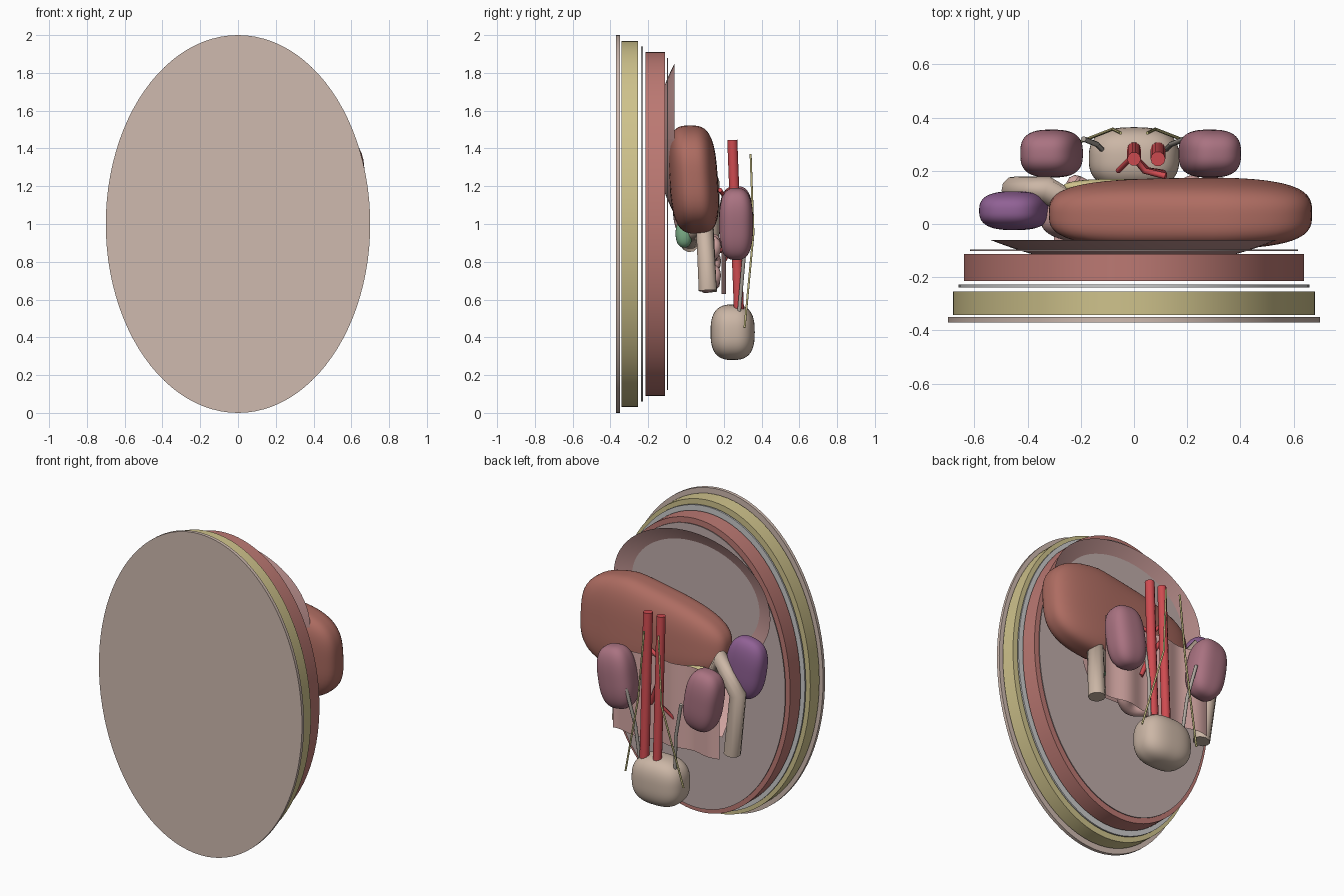
import bpy, bmesh, math
from mathutils import Vector, Matrix

if "Cube" in bpy.data.objects:
    bpy.data.objects.remove(bpy.data.objects["Cube"])


def mat(name, c):
    m = bpy.data.materials.new(name)
    m.diffuse_color = (*c, 1)
    m.use_nodes = True
    m.node_tree.nodes["Principled BSDF"].inputs["Base Color"].default_value = m.diffuse_color
    return m


SKIN = mat("skin", (.62, .49, .43))
FAT = mat("fat", (.62, .54, .26))
FASCIA = mat("fascia", (.55, .57, .54))
MUSCLE = mat("muscle", (.5, .19, .17))
LINING = mat("lining", (.52, .41, .4))
DOME = mat("dome", (.5, .28, .27))
LIVER = mat("liver", (.42, .15, .12))
PURPLE = mat("purple", (.28, .12, .3))
KIDNEY = mat("kidney", (.4, .17, .22))
BEIGE = mat("beige", (.6, .47, .38))
PINK = mat("pink", (.68, .4, .38))
GREEN = mat("green", (.2, .42, .24))
RED = mat("red", (.62, .07, .08))
NERVE = mat("nerve", (.5, .45, .2))
TUBE = mat("tube", (.42, .38, .34))


def finish(bm, name, m, smooth=True):
    bmesh.ops.recalc_face_normals(bm, faces=bm.faces)
    me = bpy.data.meshes.new(name)
    bm.to_mesh(me)
    bm.free()
    ob = bpy.data.objects.new(name, me)
    bpy.context.collection.objects.link(ob)
    me.materials.append(m)
    if smooth:
        bpy.context.view_layer.objects.active = ob
        bpy.ops.object.select_all(action='DESELECT')
        ob.select_set(True)
        bpy.ops.object.shade_smooth_by_angle(angle=math.radians(40))
    return ob


def layer(name, y0, y1, rx, rz, m):
    bm = bmesh.new()
    M = (Matrix.Translation((0, (y0 + y1) / 2, 1)) @ Matrix.Diagonal((rx, y1 - y0, rz, 1))
         @ Matrix.Rotation(math.pi / 2, 4, 'X'))
    bmesh.ops.create_cone(bm, cap_ends=True, segments=96, radius1=1, radius2=1, depth=1, matrix=M)
    return finish(bm, name, m)


def organ(name, c, h, m, p=3.0, tilt=0, deform=None):
    """Soft rounded box: sphere pushed towards a box by exponent p."""
    bm = bmesh.new()
    bmesh.ops.create_cube(bm, size=2)
    bmesh.ops.subdivide_edges(bm, edges=bm.edges[:], cuts=15, use_grid_fill=True)
    R = Matrix.Rotation(tilt, 3, 'Y')
    for v in bm.verts:
        n = sum(abs(a) ** p for a in v.co) ** (1 / p)
        q = v.co / n
        if deform:
            q = deform(q)
        v.co = R @ Vector((q.x * h[0], q.y * h[1], q.z * h[2])) + Vector(c)
    return finish(bm, name, m)


def tube(name, pts, r, m, smooth=False, res=3):
    cu = bpy.data.curves.new(name, 'CURVE')
    cu.dimensions = '3D'
    cu.bevel_depth = r
    cu.bevel_resolution = res
    cu.use_fill_caps = True
    cu.resolution_u = 6
    sp = cu.splines.new('NURBS' if smooth else 'POLY')
    sp.points.add(len(pts) - 1)
    for s, q in zip(sp.points, pts):
        s.co = (*q, 1)
    if smooth:
        sp.order_u = 3
        sp.use_endpoint_u = True
    cu.materials.append(m)
    ob = bpy.data.objects.new(name, cu)
    bpy.context.collection.objects.link(ob)
    return ob


def sheet(name, fn, nu, nv, m):
    bm = bmesh.new()
    g = [[bm.verts.new(fn(i / nu, j / nv)) for j in range(nv + 1)] for i in range(nu + 1)]
    for i in range(nu):
        for j in range(nv):
            bm.faces.new((g[i][j], g[i + 1][j], g[i + 1][j + 1], g[i][j + 1]))
    return finish(bm, name, m)


# body wall layers, front to back
layer("skin_layer", -.37, -.35, .70, 1.0, SKIN)
layer("fat_layer", -.342, -.253, .68, .968, FAT)
layer("fascia_layer", -.238, -.228, .66, .94, FASCIA)
layer("muscle_layer", -.215, -.112, .64, .91, MUSCLE)
layer("lining_layer", -.101, -.096, .617, .88, LINING)

# diaphragm: shallow bowl opening backwards
def bowl(u, v):
    r = math.sqrt(.02 + .98 * v)
    a = 2 * math.pi * u
    return (.54 * r * math.cos(a), -.165 + .105 * v, 1.45 + .40 * r * math.sin(a))
dome = sheet("diaphragm", bowl, 64, 10, DOME)

# liver, narrower towards -x
def liver_shape(q):
    t = (q.x + 1) / 2
    k = .58 + .42 * min(1, t * 1.5)
    return Vector((q.x, q.y * (.8 + .2 * k) - .15 * q.z, q.z * k))
organ("liver", (.175, .04, 1.235), (.495, .13, .29), LIVER, 3.2, 0, liver_shape)

# other solid and hollow organs
organ("spleen", (-.45, .05, 1.17), (.125, .073, .19), PURPLE, 2.7, math.radians(-10))
for s, n, x, z in ((1, "right", .285, 1.0), (-1, "left", -.31, 1.01)):
    organ(n + "_kidney", (x, .265, z), (.11, .09, .19), KIDNEY, 2.8, math.radians(9 * s))
organ("bladder", (0, .247, .427), (.17, .117, .147), BEIGE, 2.7)
organ("gallbladder", (.25, -.01, .95), (.05, .045, .075), GREEN, 2.3)
organ("stomach", (-.15, .02, 1.1), (.2, .09, .17), PINK, 2.4, math.radians(25))
organ("pancreas", (-.05, .14, 1.08), (.22, .03, .05), FAT, 2.4, math.radians(10))

# colon
tube("colon", [(.37, .115, .65), (.37, .1, .98), (.22, .03, .95), (0, .02, .9), (-.2, .05, 1.0),
               (-.33, .13, 1.22), (-.45, .13, 1.03), (-.4, .115, .645)], .05, BEIGE)

# small bowel coils
pts = []
for row in range(4):
    for k in range(5):
        x = (-.22 + .11 * k) * (1 if row % 2 == 0 else -1)
        pts.append((x, .12 + .03 * (-1) ** k, .9 - .075 * row + .015 * (-1) ** k))
tube("small_bowel", pts, .035, PINK, True)

# omentum apron and mesentery sheet
sheet("omentum", lambda u, v: (-.3 + .6 * u, -.095 + .165 * v ** 1.7, 1.05 - .35 * v), 16, 10, PINK)
sheet("mesentery", lambda u, v: (-.37 + .74 * u, .2 + .012 * math.sin(u * 18), .63 + .52 * v), 32, 6, PINK)

# great vessels and branches
tube("aorta", [(0, .245, 1.445), (0, .282, .55)], .026, RED)
tube("great_vein", [(.09, .245, 1.445), (.09, .28, .55)], .028, RED)
tube("upper_branch", [(0, .25, 1.2), (.04, .2, 1.15), (.12, .18, 1.18)], .012, RED)
tube("mesenteric_branch", [(0, .25, 1.1), (.05, .2, 1.0), (.11, .19, .85)], .014, RED)
tube("lower_branch", [(0, .26, .9), (-.06, .2, .8)], .01, RED)

# ureters and nerves on both sides
for s, n in ((1, "right"), (-1, "left")):
    tube(n + "_ureter", [(.19 * s, .32, .97), (.14 * s, .3, .75), (.12 * s, .28, .52)], .01, TUBE)
    tube(n + "_nerve", [(.05 * s, .342, 1.37), (.08 * s, .357, .95), (.2 * s, .31, .45)], .006, NERVE, res=1)
